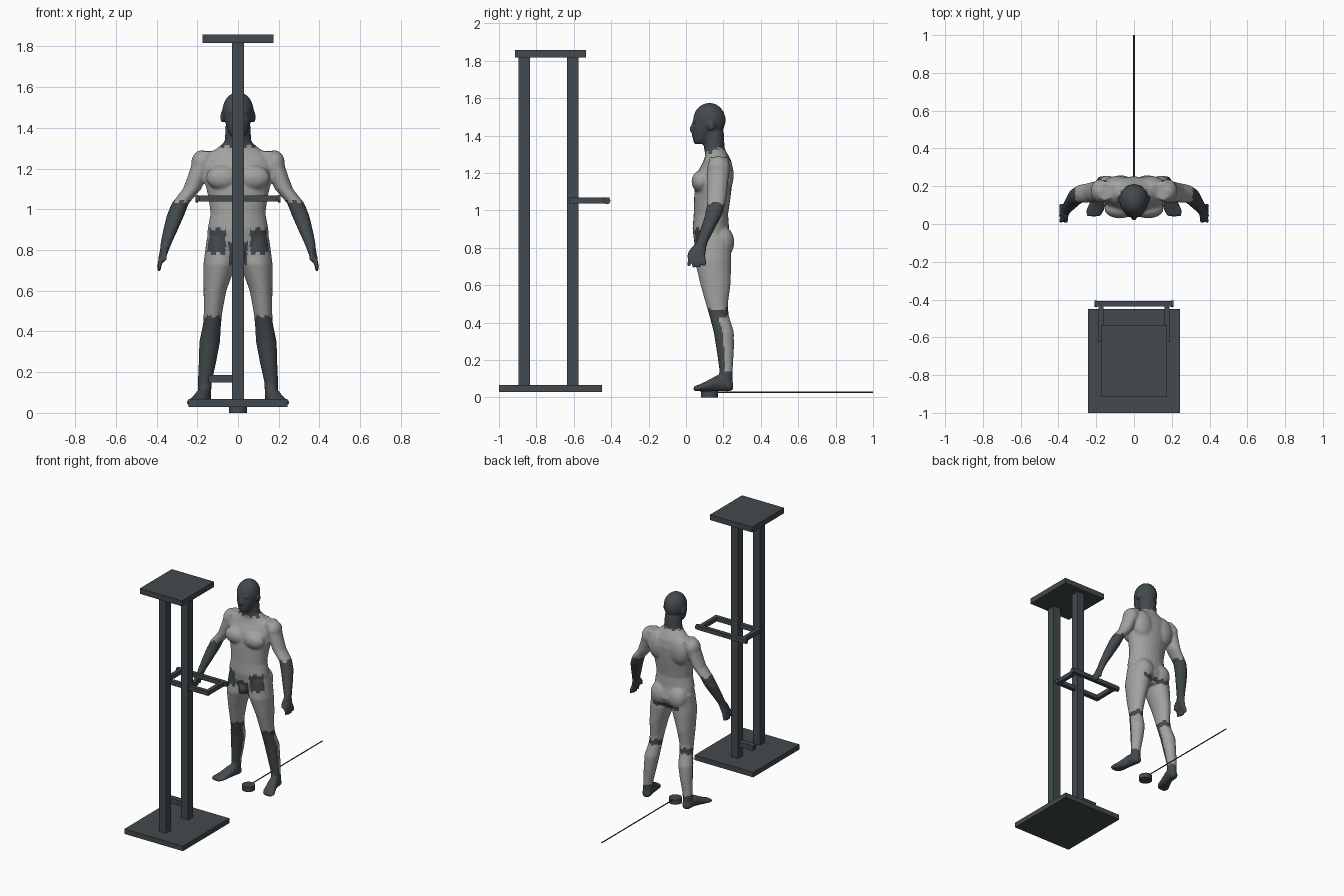
import bpy, bmesh, math
from mathutils import Matrix, Vector

default = bpy.data.objects.get("Cube")
if default:
    bpy.data.objects.remove(default, do_unlink=True)


def material(name, colour):
    mat = bpy.data.materials.new(name)
    mat.use_nodes = True
    rgba = (*colour, 1)
    mat.diffuse_color = rgba
    mat.node_tree.nodes["Principled BSDF"].inputs["Base Color"].default_value = rgba
    return mat


DARK = material("dark slate", (.055, .068, .075))
GREY = material("light grey", (.36, .36, .355))


def make_object(name, bm, *materials):
    bmesh.ops.recalc_face_normals(bm, faces=bm.faces)
    mesh = bpy.data.meshes.new(name)
    bm.to_mesh(mesh)
    bm.free()
    for mat in materials:
        mesh.materials.append(mat)
    obj = bpy.data.objects.new(name, mesh)
    bpy.context.collection.objects.link(obj)
    return obj


def box(name, xs, ys, zs):
    bm = bmesh.new()
    spans = (xs, ys, zs)
    centre = Vector([(low + high) / 2 for low, high in spans])
    size = Vector([high - low for low, high in spans])
    bmesh.ops.create_cube(bm, size=1, matrix=Matrix.Translation(centre) @ Matrix.Diagonal(size).to_4x4())
    return make_object(name, bm, DARK)


def cylinder(name, centre, radius, length, sides, rotation=None):
    bm = bmesh.new()
    place = Matrix.Translation(centre) @ (rotation or Matrix())
    bmesh.ops.create_cone(bm, cap_ends=True, segments=sides, radius1=radius,
                          radius2=radius, depth=length, matrix=place)
    return make_object(name, bm, DARK)


def loft(bm, rings, side=1, along_y=False, sides=24):
    """Skin elliptical rings (x, y, z, radius, second radius)."""
    loops = []
    for x, y, z, r1, r2 in rings:
        loop = []
        for i in range(sides):
            angle = math.tau * i / sides
            u, v = r1 * math.cos(angle), r2 * math.sin(angle)
            point = (x + u, y, z + v) if along_y else (x + u, y + v, z)
            loop.append(bm.verts.new((side * point[0], point[1], point[2])))
        loops.append(loop)
    for low, high in zip(loops, loops[1:]):
        for i in range(sides):
            j = (i + 1) % sides
            bm.faces.new((low[i], low[j], high[j], high[i]))
    bm.faces.new(loops[0][::-1])
    bm.faces.new(loops[-1])


def blob(bm, centre, radii, side=1):
    place = Matrix.Translation((side * centre[0], centre[1], centre[2]))
    bmesh.ops.create_uvsphere(bm, u_segments=24, v_segments=16, radius=1,
                              matrix=place @ Matrix.Diagonal(Vector(radii)).to_4x4())


# Stand: two plates, two posts, stub
box("base_plate", (-.243, .243), (-1, -.45), (.03, .067))
box("top_plate", (-.175, .175), (-.915, -.535), (1.817, 1.857))
for name, y in (("front_post", -.865), ("rear_post", -.605)):
    box(name, (-.03, .03), (y - .03, y + .03), (.06, 1.82))
box("post_stub", (-.145, -.03), (-.625, -.585), (.15, .187))

# Handle frame around the rear post
box("handle_rear_bar", (-.19, .19), (-.625, -.595), (1.037, 1.068))
box("handle_front_bar", (-.2, .2), (-.436, -.408), (1.037, 1.068))
for name, s in (("left", 1), ("right", -1)):
    middle = s * .175
    box("handle_arm_" + name, (middle - .014, middle + .014), (-.62, -.41), (1.037, 1.068))
    cylinder("handle_cap_" + name, (s * .203, -.422, 1.052), .018, .012, 16,
             Matrix.Rotation(math.pi / 2, 4, "Y"))

# Floor puck with its cord
cylinder("floor_puck", (0, .125, .018), .045, .036, 32)
cylinder("floor_cord", (0, .58, .028), .004, .84, 8, Matrix.Rotation(math.pi / 2, 4, "X"))

# Figure: torso and neck
body = bmesh.new()
torso = [(.74, .145, .08, .07), (.82, .148, .15, .103), (.9, .133, .15, .098),
         (.98, .133, .135, .092), (1.06, .14, .146, .097), (1.14, .147, .165, .1),
         (1.2, .155, .17, .097), (1.26, .168, .16, .076), (1.295, .165, .11, .062),
         (1.33, .152, .066, .055), (1.42, .147, .06, .055)]
loft(body, [(0, y, z, rx, ry) for z, y, rx, ry in torso])

# Head: skull, jaw, nose, brow, lips
blob(body, (0, .125, 1.482), (.077, .087, .093))
loft(body, [(0, .075, 1.355, .027, .032), (0, .087, 1.38, .047, .05),
            (0, .1, 1.43, .064, .066), (0, .11, 1.48, .07, .07)])
loft(body, [(0, .04, 1.422, .016, .02), (0, .036, 1.432, .014, .021), (0, .05, 1.475, .009, .015)])
blob(body, (0, .052, 1.478), (.05, .016, .012))
blob(body, (0, .042, 1.4), (.022, .012, .01))
# Groin
blob(body, (0, .065, .78), (.032, .035, .04))

# Limbs of one side
leg = [(.86, .085, .148, .068, .09), (.73, .09, .145, .08, .098), (.6, .113, .158, .056, .08),
       (.5, .122, .165, .046, .059), (.44, .127, .176, .044, .052), (.35, .139, .202, .051, .054),
       (.25, .15, .21, .043, .046), (.15, .163, .214, .034, .036), (.06, .166, .213, .033, .036)]
foot = [(.165, .252, .06, .02, .02), (.166, .232, .064, .034, .032), (.175, .17, .077, .036, .044),
        (.193, .11, .06, .043, .028), (.207, .07, .051, .049, .018), (.215, .04, .047, .036, .012)]
arm = [(1.285, .15, .175, .04, .05), (1.23, .175, .175, .05, .06), (1.17, .197, .17, .047, .057),
       (1.1, .225, .167, .045, .053), (1.03, .283, .16, .042, .048), (.97, .307, .145, .043, .045),
       (.9, .331, .115, .036, .038), (.83, .354, .085, .027, .031), (.8, .361, .074, .022, .035),
       (.76, .373, .06, .018, .045), (.74, .377, .057, .015, .042)]
muscles = [((.075, .08, 1.155), (.082, .05, .06)),    # chest
           ((.085, .195, 1.19), (.085, .06, .11)),    # upper back
           ((.07, .195, .83), (.075, .063, .085)),    # buttock
           ((.178, .175, 1.225), (.052, .062, .065)), # shoulder
           ((.078, .135, 1.452), (.009, .018, .03))]  # ear

for s in (1, -1):
    loft(body, [(x, y, z, rx, ry) for z, x, y, rx, ry in leg], s)
    loft(body, foot, s, along_y=True)
    loft(body, [(x, y, z, rx, ry) for z, x, y, rx, ry in arm], s)
    for centre, radii in muscles:
        blob(body, centre, radii, s)
    # Four splayed fingers and the thumb
    for i in range(4):
        drop = .69 + .008 * abs(i - 1.5)
        loft(body, [(.376, .023 + .023 * i, .76, .012, .012),
                    (.386, .019 + .026 * i, .725, .012, .012),
                    (.388, .013 + .028 * i, drop, .009, .009)], s, sides=10)
    loft(body, [(.36, .05, .81, .014, .016), (.358, .024, .78, .012, .013),
                (.36, .012, .745, .009, .01)], s, sides=10)

# Fuse the figure into one smooth skin
source = make_object("figure_source", body)
fuse = source.modifiers.new("fuse", "REMESH")
fuse.mode = "VOXEL"
fuse.voxel_size = .0075
relax = source.modifiers.new("relax", "SMOOTH")
relax.factor = .5
relax.iterations = 5
depsgraph = bpy.context.evaluated_depsgraph_get()
skin = bpy.data.meshes.new_from_object(source.evaluated_get(depsgraph))
bpy.data.objects.remove(source, do_unlink=True)
figure = bpy.data.objects.new("human_figure", skin)
bpy.context.collection.objects.link(figure)
skin.materials.clear()
skin.materials.append(GREY)
skin.materials.append(DARK)


def is_dark(p, n):
    """Stepped patches: head, forearms, hips, shins and feet."""
    a, y = abs(p.x), p.y
    z = p.z + .012 * (math.floor(a * 45) % 2)
    head = z > (1.315 if y < .14 else 1.335) and a < .12
    forearm = a > .22 and .6 < z < 1.045
    hip = y < .1 and .79 < z < .91 and .06 < a < .2
    groin = y < .13 and .74 < z < .85 and a < .045
    seat = y > .15 and .755 < z < .785 and a < .11
    shin = z < .48 and (n.y < -.1 or z > .44)
    return head or forearm or hip or groin or seat or shin or z < .14


for face in skin.polygons:
    face.material_index = int(is_dark(face.center, face.normal))
    face.use_smooth = True
